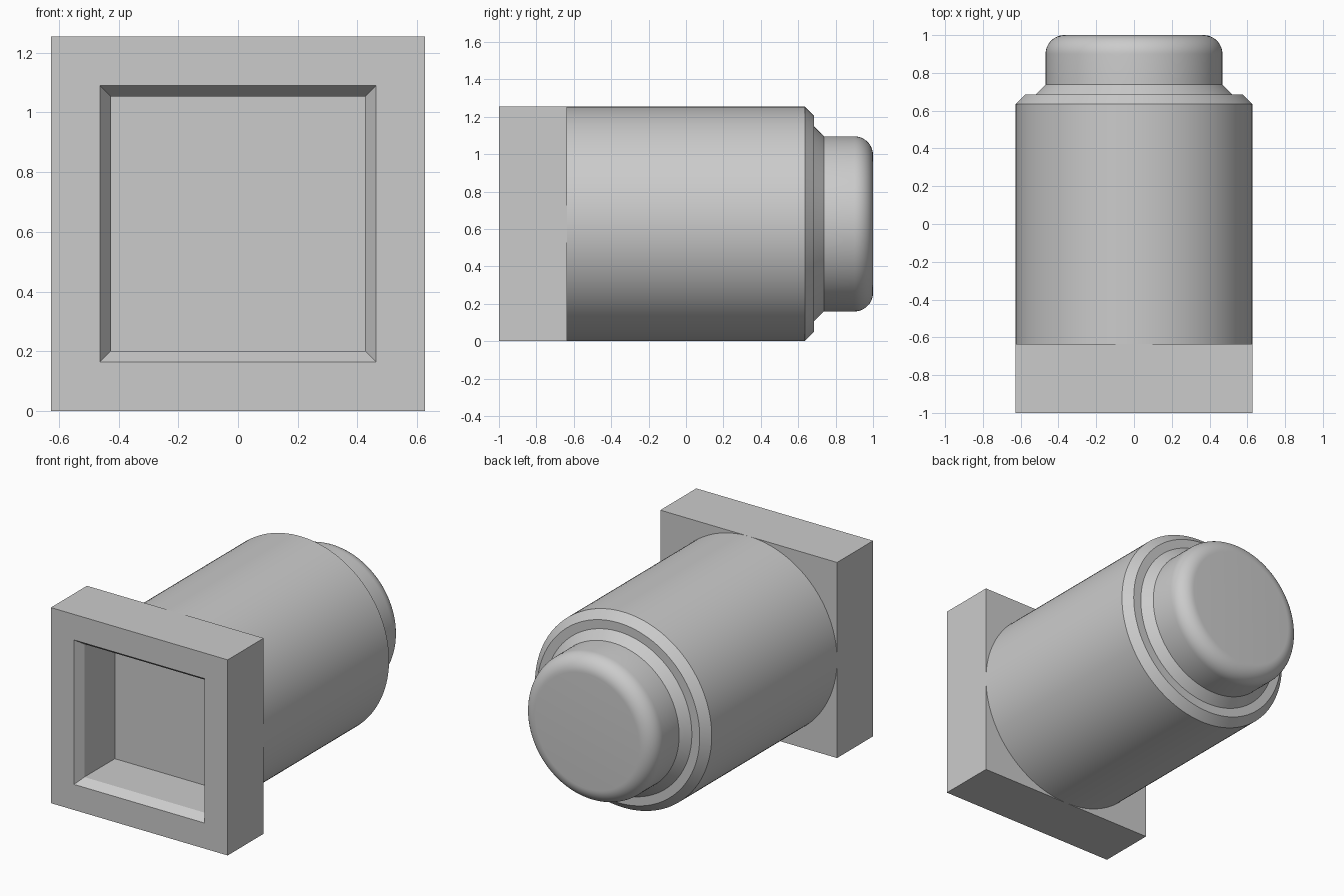
import bpy, bmesh, math
from mathutils import Matrix, Vector

cube = bpy.data.objects.get("Cube")
if cube:
    bpy.data.objects.remove(cube, do_unlink=True)

HALF = 0.627          # half width of the plate and radius of the barrel
PLATE_BACK = -0.635
SEGMENTS = 128

grey = bpy.data.materials.new("plain grey")
grey.use_nodes = True
grey.diffuse_color = (0.6, 0.6, 0.6, 1)
grey.node_tree.nodes["Principled BSDF"].inputs["Base Color"].default_value = (0.6, 0.6, 0.6, 1)


def add_object(name, bm):
    bmesh.ops.recalc_face_normals(bm, faces=bm.faces)
    mesh = bpy.data.meshes.new(name)
    bm.to_mesh(mesh)
    bm.free()
    mesh.materials.append(grey)
    obj = bpy.data.objects.new(name, mesh)
    bpy.context.collection.objects.link(obj)
    return obj


def lathe(name, profile):
    """Turn a list of (radius, y) points about the horizontal axis."""
    bm = bmesh.new()
    rings = []
    for radius, y in profile:
        ring = []
        for i in range(SEGMENTS):
            a = 2 * math.pi * i / SEGMENTS
            ring.append(bm.verts.new((radius * math.cos(a), y, HALF + radius * math.sin(a))))
        rings.append(ring)
    for low, high in zip(rings, rings[1:]):
        for i in range(SEGMENTS):
            j = (i + 1) % SEGMENTS
            bm.faces.new((low[i], low[j], high[j], high[i]))
    bm.faces.new(rings[0])
    bm.faces.new(rings[-1])
    obj = add_object(name, bm)
    bpy.ops.object.select_all(action="DESELECT")
    obj.select_set(True)
    bpy.context.view_layer.objects.active = obj
    bpy.ops.object.shade_smooth_by_angle(angle=math.radians(30))
    return obj


# Square plate with a chamfered square socket sunk into its front
bm = bmesh.new()
bmesh.ops.create_cube(bm, size=1)
depth = PLATE_BACK + 1
bmesh.ops.transform(bm, verts=bm.verts, matrix=Matrix.Translation((0, -1 + depth / 2, HALF))
                    @ Matrix.Diagonal((2 * HALF, depth, 2 * HALF, 1)))
front = min(bm.faces, key=lambda f: f.calc_center_median().y)
bmesh.ops.inset_region(bm, faces=[front], thickness=HALF - 0.395)
bmesh.ops.inset_region(bm, faces=[front], thickness=0.052)
bmesh.ops.translate(bm, verts=front.verts, vec=Vector((0, 0.053, 0)))
floor = bmesh.ops.extrude_discrete_faces(bm, faces=[front])["faces"][0]
for v in floor.verts:
    v.co.y = PLATE_BACK - 0.004
add_object("socket_plate", bm)

# Barrel with a chamfered rear rim and a stepped cone; neck with rounded end
FILLET = 0.1
NECK = 0.468
profile = [(HALF, PLATE_BACK - 0.002), (HALF, 0.635), (0.577, 0.685), (0.521, 0.685), (NECK, 0.738)]
for i in range(13):
    a = math.pi / 2 * i / 12
    profile.append((NECK - FILLET + FILLET * math.cos(a), 1 - FILLET + FILLET * math.sin(a)))
lathe("barrel_and_neck", profile)
